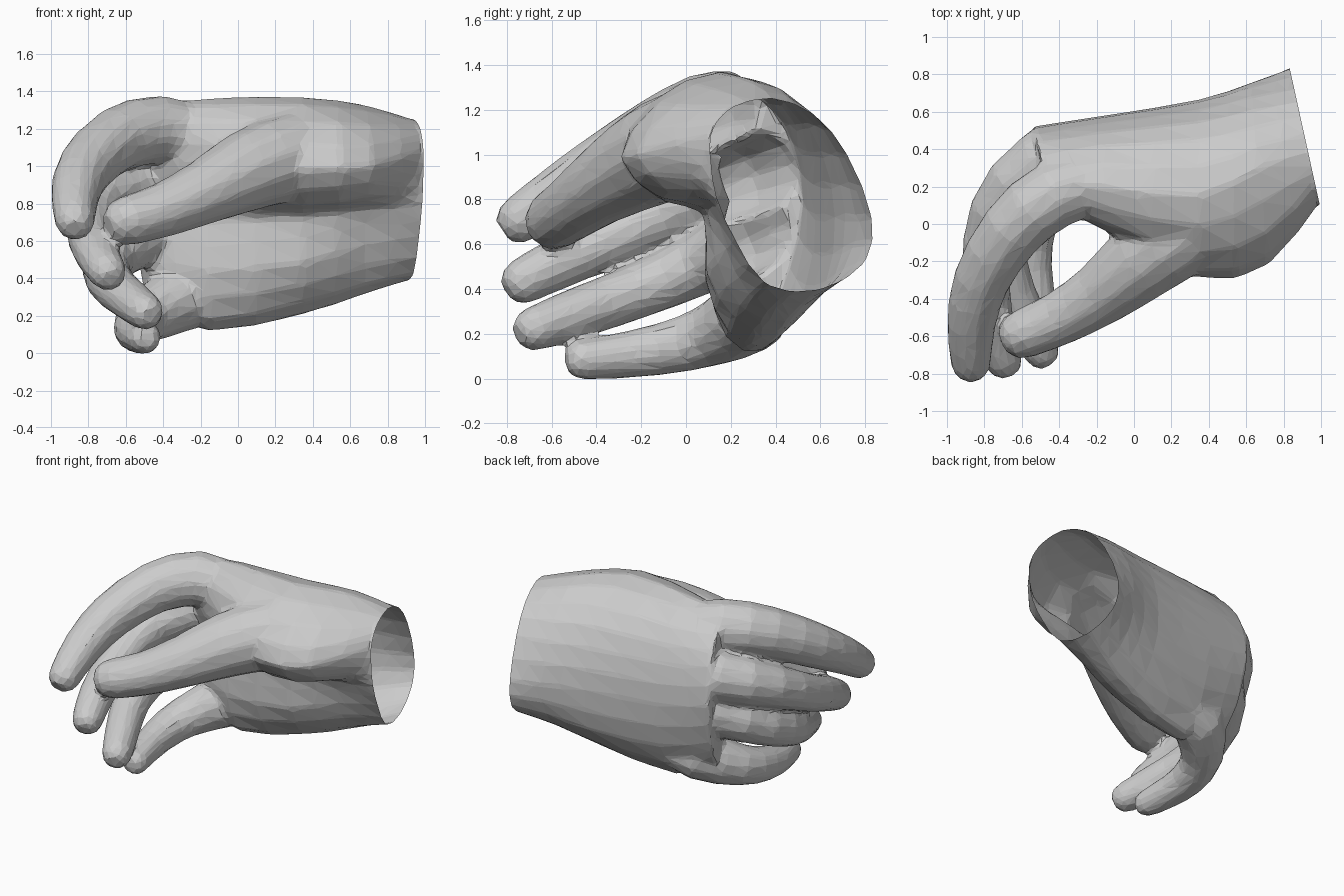
import bpy, bmesh, math
from mathutils import Vector

if "Cube" in bpy.data.objects:
    bpy.data.objects.remove(bpy.data.objects["Cube"])


def spline(pts, steps, closed=False):
    """Catmull-Rom resampling of a list of vectors."""
    n, out = len(pts), []
    for i in range(n if closed else n - 1):
        if closed:
            a, b, c, d = (pts[(i + k) % n] for k in (-1, 0, 1, 2))
        else:
            a, b, c, d = (pts[min(max(i + k, 0), n - 1)] for k in (-1, 0, 1, 2))
        for s in range(steps):
            t = s / steps
            out.append(0.5 * (2 * b + (c - a) * t + (2 * a - 5 * b + 4 * c - d) * t * t
                              + (3 * b - a - 3 * c + d) * t ** 3))
    if not closed:
        out.append(pts[-1].copy())
    return out


def loft(name, rings):
    """Closed solid through a list of rings with equal point counts."""
    bm = bmesh.new()
    vs = [[bm.verts.new(p) for p in r] for r in rings]
    n = len(vs[0])
    for a, b in zip(vs, vs[1:]):
        for i in range(n):
            j = (i + 1) % n
            bm.faces.new((a[i], a[j], b[j], b[i]))
    bm.faces.new(vs[0])
    bm.faces.new(vs[-1])
    bmesh.ops.recalc_face_normals(bm, faces=bm.faces)
    me = bpy.data.meshes.new(name)
    bm.to_mesh(me)
    bm.free()
    ob = bpy.data.objects.new(name, me)
    bpy.context.collection.objects.link(ob)
    return ob


def digit(name, path, sides=12):
    """Tapered tube with a rounded tip; path points are (x, y, z, radius)."""
    pts = spline([Vector(p) for p in path], 2)
    end, r = pts[-1].to_3d(), pts[-1][3]
    d = (end - pts[-2].to_3d()).normalized()
    for along, size in ((0.55, 0.87), (0.95, 0.5)):
        pts.append(Vector((*(end + d * r * along), r * size)))
    rings = []
    for i, p in enumerate(pts):
        tan = pts[min(i + 1, len(pts) - 1)].to_3d() - pts[max(i - 1, 0)].to_3d()
        tan.normalize()
        u = tan.cross(Vector((0, 0, 1))).normalized()
        v = u.cross(tan)
        rings.append([p.to_3d() + (p[3] + 0.006) * (u * math.cos(a) + v * math.sin(a))
                      for a in (2 * math.pi * (k + 0.5) / sides for k in range(sides))])
    return loft(name, rings)


# Palm: (x, tilt, [(y, z) contour: top, back, little-finger edge, palm, thumb pad])
sections = [
    (0.91, 0.22, [(.38, 1.25), (.57, 1.18), (.72, 1.0), (.83, .72), (.80, .52), (.60, .40),
                  (.36, .42), (.22, .62), (.14, .80), (.12, .95), (.12, 1.10), (.21, 1.21)]),
    (0.65, 0.10, [(.30, 1.33), (.52, 1.22), (.68, 1.0), (.755, .72), (.70, .48), (.50, .31),
                  (.29, .36), (.18, .58), (.11, .78), (-.08, .84), (-.22, 1.0), (-.05, 1.22)]),
    (0.35, 0.00, [(.15, 1.37), (.45, 1.25), (.61, 1.0), (.665, .72), (.62, .42), (.42, .21),
                  (.22, .27), (.09, .48), (.08, .74), (-.10, .79), (-.29, .98), (-.15, 1.24)]),
    (-0.16, 0.00, [(.20, 1.365), (.42, 1.23), (.54, 1.0), (.58, .72), (.53, .40), (.35, .125),
                   (.18, .18), (.10, .44), (.12, .70), (.08, .82), (-.03, 1.0), (.0, 1.24)]),
    (-0.54, 0.30, [(.22, 1.33), (.37, 1.22), (.48, 1.04), (.52, .78), (.46, .50), (.36, .30),
                   (.25, .34), (.21, .50), (.21, .70), (.20, .82), (.13, 1.0), (.11, 1.22)]),
]
contours = [spline([Vector((x - k * (y - 0.48), y, z)) for y, z in pts], 2, True)
            for x, k, pts in sections]
columns = [spline(list(col), 2) for col in zip(*contours)]
rings = list(zip(*columns))
rings.insert(0, [p + Vector((0.12, 0.02, 0)) for p in rings[0]])   # spare length, cut off below
hand = loft("hand", rings)

# Fingers and thumb
digits = [
    digit("index_finger", [(-.12, .24, 1.14, .15), (-.42, .16, 1.195, .18), (-.65, -.03, 1.14, .168),
                           (-.815, -.30, .99, .148), (-.87, -.54, .845, .126), (-.872, -.735, .715, .105)]),
    digit("middle_finger", [(-.20, .36, .93, .12), (-.50, .33, .92, .17), (-.74, .06, .81, .14),
                            (-.79, -.25, .66, .125), (-.76, -.52, .54, .115), (-.70, -.72, .44, .10)]),
    digit("ring_finger", [(-.20, .36, .66, .12), (-.47, .31, .65, .165), (-.68, .06, .51, .135),
                          (-.69, -.22, .39, .12), (-.59, -.48, .295, .11), (-.50, -.67, .225, .097)]),
    digit("little_finger", [(-.05, .34, .35, .12), (-.30, .29, .29, .17), (-.50, .10, .19, .135),
                            (-.55, -.12, .13, .112), (-.53, -.32, .10, .097), (-.50, -.455, .085, .085)]),
    digit("thumb", [(.50, .08, 1.06, .19), (.28, -.03, 1.05, .23), (.04, -.20, .97, .21),
                    (-.18, -.375, .86, .168), (-.40, -.505, .765, .142), (-.585, -.585, .71, .13)]),
]

# Weld the digits onto the palm, blend the joints, then reduce to coarse facets
for d in digits:
    m = hand.modifiers.new("join", 'BOOLEAN')
    m.operation = 'UNION'
    m.solver = 'EXACT'
    m.object = d
m = hand.modifiers.new("skin", 'REMESH')
m.mode = 'VOXEL'
m.voxel_size = 0.018
m = hand.modifiers.new("blend", 'SMOOTH')
m.factor = 0.5
m.iterations = 10
m = hand.modifiers.new("facets", 'DECIMATE')
m.ratio = 0.05
bpy.context.view_layer.update()
dg = bpy.context.evaluated_depsgraph_get()
merged = bpy.data.meshes.new_from_object(hand.evaluated_get(dg))
hand.modifiers.clear()
hand.data = merged
for d in digits:
    bpy.data.objects.remove(d, do_unlink=True)

# Cut the wrist open
bm = bmesh.new()
bm.from_mesh(hand.data)
bmesh.ops.bisect_plane(bm, geom=bm.verts[:] + bm.edges[:] + bm.faces[:],
                       plane_co=(0.91, 0.48, 0.82), plane_no=(1, 0.22, 0), clear_outer=True)
for f in bm.faces:
    f.smooth = False
bm.to_mesh(hand.data)
bm.free()
